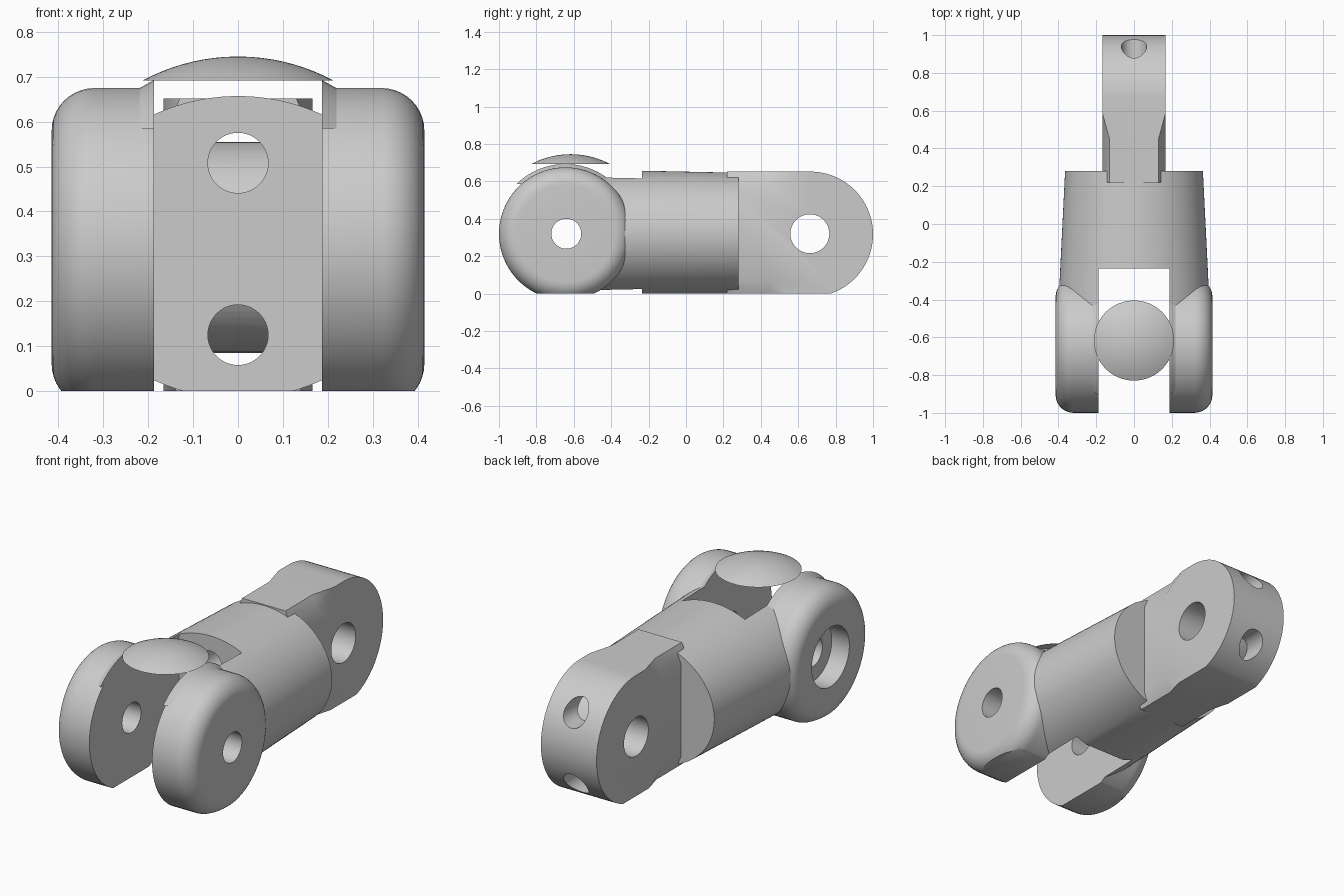
import bpy
import bmesh
from math import sin, cos, pi, sqrt, asin, radians

cube = bpy.data.objects.get("Cube")
if cube:
    bpy.data.objects.remove(cube, do_unlink=True)

grey = bpy.data.materials.new("light grey plastic")
grey.use_nodes = True
grey.diffuse_color = (0.6, 0.6, 0.6, 1)
grey.node_tree.nodes["Principled BSDF"].inputs["Base Color"].default_value = (0.6, 0.6, 0.6, 1)

FORK_Y, TONGUE_Y, MID_Z = -0.645, 0.665, 0.32
SLOT = 0.187        # half width of the fork slot
DISC_R = 0.355
ROUND = 0.095       # outer rounding of the fork discs


def loft(name, rings):
    """Skin a list of equal point rings and cap both ends."""
    bm = bmesh.new()
    loops = [[bm.verts.new(p) for p in ring] for ring in rings]
    n = len(loops[0])
    for a, b in zip(loops, loops[1:]):
        for i in range(n):
            j = (i + 1) % n
            bm.faces.new((a[i], a[j], b[j], b[i]))
    bm.faces.new(loops[0])
    bm.faces.new(loops[-1])
    bmesh.ops.recalc_face_normals(bm, faces=bm.faces)
    mesh = bpy.data.meshes.new(name)
    bm.to_mesh(mesh)
    bm.free()
    mesh.materials.append(grey)
    obj = bpy.data.objects.new(name, mesh)
    bpy.context.collection.objects.link(obj)
    return obj


def ring(axis, pos, centre, ru, rv=None, n=72):
    """Ellipse of points across an axis."""
    rv = ru if rv is None else rv
    pts = []
    for i in range(n):
        t = 2 * pi * (i + 0.5) / n
        p = [centre[0] + ru * cos(t), centre[1] + rv * sin(t)]
        p.insert("xyz".index(axis), pos)
        pts.append(p)
    return pts


def rod(name, axis, lo, hi, centre, r):
    return loft(name, [ring(axis, lo, centre, r), ring(axis, hi, centre, r)])


def box(name, lo, hi):
    return loft(name, [[(lo[0], lo[1], z), (hi[0], lo[1], z),
                        (hi[0], hi[1], z), (lo[0], hi[1], z)] for z in (lo[2], hi[2])])


def cut(obj, *cutters):
    """Subtract the cutters and apply."""
    for c in cutters:
        c.hide_render = True
        mod = obj.modifiers.new("cut", "BOOLEAN")
        mod.operation = "DIFFERENCE"
        mod.solver = "EXACT"
        mod.object = c
    dg = bpy.context.evaluated_depsgraph_get()
    mesh = bpy.data.meshes.new_from_object(obj.evaluated_get(dg))
    obj.modifiers.clear()
    obj.data = mesh


parts, helpers = [], []


def helper(obj):
    helpers.append(obj)
    return obj


# Shared cutters: ground plane and the two cord channels
ground = helper(box("ground_cutter", (-2, -2, -1), (2, 2, 0)))
channels = []
for z in (0.508, 0.125):
    channel = helper(rod("channel_cutter", "y", -0.4, 1.2, (0, z), 0.067))
    core = helper(rod("channel_core", "x", -0.3, 0.3, (TONGUE_Y, MID_Z), 0.235))
    cut(channel, core)
    channels.append(channel)

# Tapered oval body with the fork slot
body = loft("body", [ring("y", -0.47, (0, MID_Z), 0.402, 0.34, 96),
                     ring("y", -0.24, (0, MID_Z), 0.391, 0.337, 96),
                     ring("y", 0.28, (0, MID_Z), 0.365, 0.326, 96)])
slot = helper(box("slot_cutter", (-SLOT, -1.5, -1), (SLOT, -0.235, 2)))
cut(body, slot, ground, *channels)
parts.append(body)

# Fork discs with rounded outer rims
pin = helper(rod("pin_cutter", "x", -1, 1, (-0.64, MID_Z), 0.08))
counterbore = helper(rod("counterbore_cutter", "x", -1, -0.31, (-0.64, MID_Z), 0.16))
for side, label in ((1, "left"), (-1, "right")):
    profile = [(SLOT, DISC_R)]
    for i in range(11):
        t = pi / 2 * i / 10
        profile.append((0.415 - ROUND + ROUND * sin(t), DISC_R - ROUND + ROUND * cos(t)))
    disc = loft(label + "_fork_disc",
                [ring("x", side * x, (FORK_Y, MID_Z), r) for x, r in profile])
    cut(disc, ground, pin, *([counterbore] if side < 0 else []))
    parts.append(disc)

    # Sloped ridge joining the disc to the dome
    ridge = loft(label + "_ridge",
                 [ring("x", side * SLOT, (FORK_Y, MID_Z), 0.373),
                  ring("x", side * 0.228, (FORK_Y, MID_Z), 0.35)])
    below = helper(box("ridge_cutter", (-1, -2, -1), (1, 1, 0.585)))
    cut(ridge, below)
    parts.append(ridge)

# Shallow dome bridging the fork
edge, rise, base = 0.212, 0.053, 0.692
sphere = (edge ** 2 + rise ** 2) / (2 * rise)
sweep = asin(edge / sphere)
caps = []
for i in range(10):
    t = sweep * (1 - i / 9.2)
    caps.append(ring("z", base + rise - sphere * (1 - cos(t)), (0, -0.617), sphere * sin(t)))
parts.append(loft("dome", caps))

# Round ended tongue
outline = [(0.22, 0.652)]
for i in range(49):
    t = pi / 2 - pi * i / 48
    outline.append((TONGUE_Y + 0.335 * cos(t), 0.317 + 0.335 * sin(t)))
outline.append((0.22, -0.018))
tongue = loft("tongue", [[(x, y, z) for y, z in outline] for x in (-0.166, 0.166)])
tongue_pin = helper(rod("tongue_pin_cutter", "x", -1, 1, (0.662, MID_Z), 0.104))

# Tapering chamfers on the four long tongue edges
chamfers = []
for sx in (1, -1):
    for sz in (1, -1):
        rings = []
        for y, k in ((0.15, 1), (0.45, 1), (0.6, 0.2)):
            corner = (0.175, 0.348)
            tri = [corner, (corner[0] - 0.051 * k, corner[1]),
                   (corner[0], corner[1] - 0.118 * k)]
            rings.append([(sx * x, y, 0.317 + sz * z) for x, z in tri])
        chamfers.append(helper(loft("chamfer_cutter", rings)))
cut(tongue, ground, tongue_pin, *channels, *chamfers)
parts.append(tongue)

# Remove helpers and smooth the curved surfaces
for h in helpers:
    bpy.data.objects.remove(h, do_unlink=True)
bpy.ops.object.select_all(action="DESELECT")
for p in parts:
    p.select_set(True)
bpy.context.view_layer.objects.active = parts[0]
bpy.ops.object.shade_smooth_by_angle(angle=radians(30))
